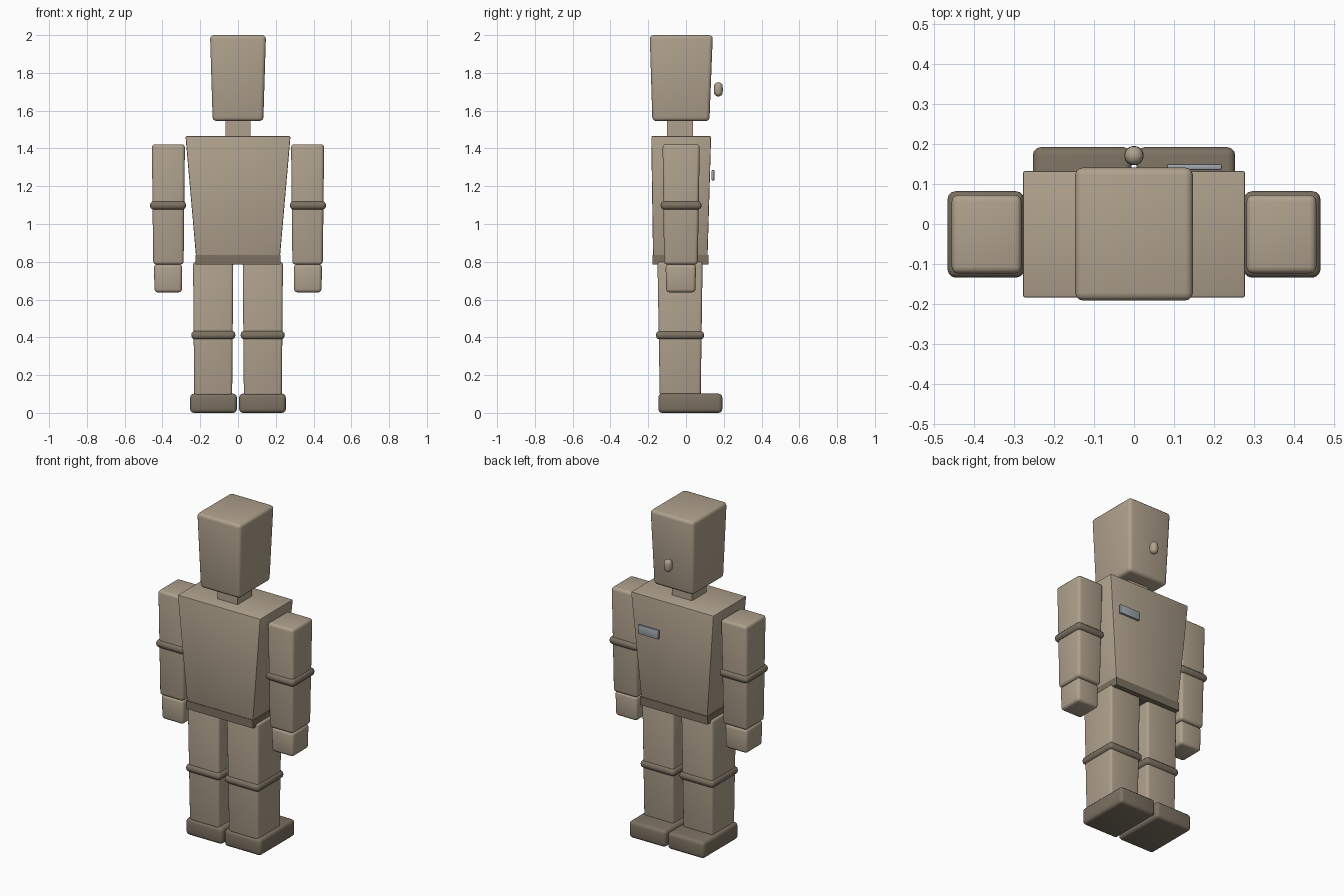
import bpy, bmesh, math

if "Cube" in bpy.data.objects:
    bpy.data.objects.remove(bpy.data.objects["Cube"])


def material(name, rgb):
    m = bpy.data.materials.new(name)
    m.diffuse_color = (*rgb, 1)
    m.use_nodes = True
    m.node_tree.nodes["Principled BSDF"].inputs["Base Color"].default_value = m.diffuse_color
    return m


TAN = material("tan", (0.43, 0.355, 0.265))
DARK = material("dark_tan", (0.2, 0.165, 0.12))
GREY = material("metal_grey", (0.36, 0.39, 0.43))


def finish(ob, mat):
    ob.data.materials.append(mat)
    bpy.ops.object.select_all(action='DESELECT')
    ob.select_set(True)
    bpy.context.view_layer.objects.active = ob
    bpy.ops.object.shade_smooth_by_angle(angle=math.radians(35))


def block(name, z, bottom, top=None, mat=TAN, bevel=0.0, seg=3):
    """Tapered box; bottom and top are (x0, x1, y0, y1) rectangles."""
    top = top or bottom
    bm = bmesh.new()
    bmesh.ops.create_cube(bm, size=1)
    for v in bm.verts:
        r = top if v.co.z > 0 else bottom
        v.co = (r[1] if v.co.x > 0 else r[0],
                r[3] if v.co.y > 0 else r[2],
                z[1] if v.co.z > 0 else z[0])
    if bevel:
        bmesh.ops.bevel(bm, geom=bm.edges[:], offset=bevel, segments=seg,
                        profile=0.5, affect='EDGES')
    me = bpy.data.meshes.new(name)
    bm.to_mesh(me)
    bm.free()
    ob = bpy.data.objects.new(name, me)
    bpy.context.collection.objects.link(ob)
    finish(ob, mat)
    return ob


def pair(name, z, bottom, top=None, **kw):
    """The same block on both sides of x = 0."""
    def flip(r):
        return r and (-r[1], -r[0], r[2], r[3])
    block("right_" + name, z, bottom, top, **kw)
    block("left_" + name, z, flip(bottom), flip(top), **kw)


# head and neck
block("head", (1.545, 2.0), (-0.134, 0.134, -0.178, 0.124),
      (-0.148, 0.148, -0.192, 0.142), bevel=0.02)
block("neck", (1.45, 1.56), (-0.067, 0.067, -0.1, 0.038))

# torso and belt
block("torso", (0.79, 1.465), (-0.219, 0.219, -0.174, 0.113),
      (-0.278, 0.278, -0.184, 0.133), bevel=0.006, seg=2)
block("belt", (0.785, 0.835), (-0.226, 0.226, -0.178, 0.118), mat=DARK)

# arms with elbow bands and hands
pair("arm", (0.785, 1.422), (0.288, 0.449, -0.116, 0.062),
     (0.281, 0.456, -0.124, 0.073), bevel=0.017)
pair("elbow_band", (1.076, 1.121), (0.275, 0.466, -0.134, 0.082),
     mat=DARK, bevel=0.02)
pair("hand", (0.638, 0.786), (0.297, 0.442, -0.105, 0.05),
     (0.295, 0.445, -0.108, 0.053), bevel=0.017)

# legs with knee bands and feet
pair("leg", (0.09, 0.8), (0.031, 0.232, -0.139, 0.078),
     (0.025, 0.238, -0.151, 0.088), bevel=0.014)
pair("knee_band", (0.389, 0.434), (0.014, 0.247, -0.159, 0.096),
     mat=DARK, bevel=0.02)
pair("foot", (0.0, 0.102), (0.006, 0.253, -0.146, 0.192),
     mat=DARK, bevel=0.02)

# nose: a small capsule floating off the face
bpy.ops.mesh.primitive_uv_sphere_add(segments=24, ring_count=12, radius=0.024)
nose = bpy.context.object
nose.name = "nose"
for v in nose.data.vertices:
    if abs(v.co.z) > 0.001:
        v.co.z += math.copysign(0.0135, v.co.z)
nose.location = (0, 0.171, 1.713)
finish(nose, TAN)

# chest badge
block("badge", (1.231, 1.285), (0.082, 0.22, 0.135, 0.15), mat=GREY,
      bevel=0.004, seg=2)
